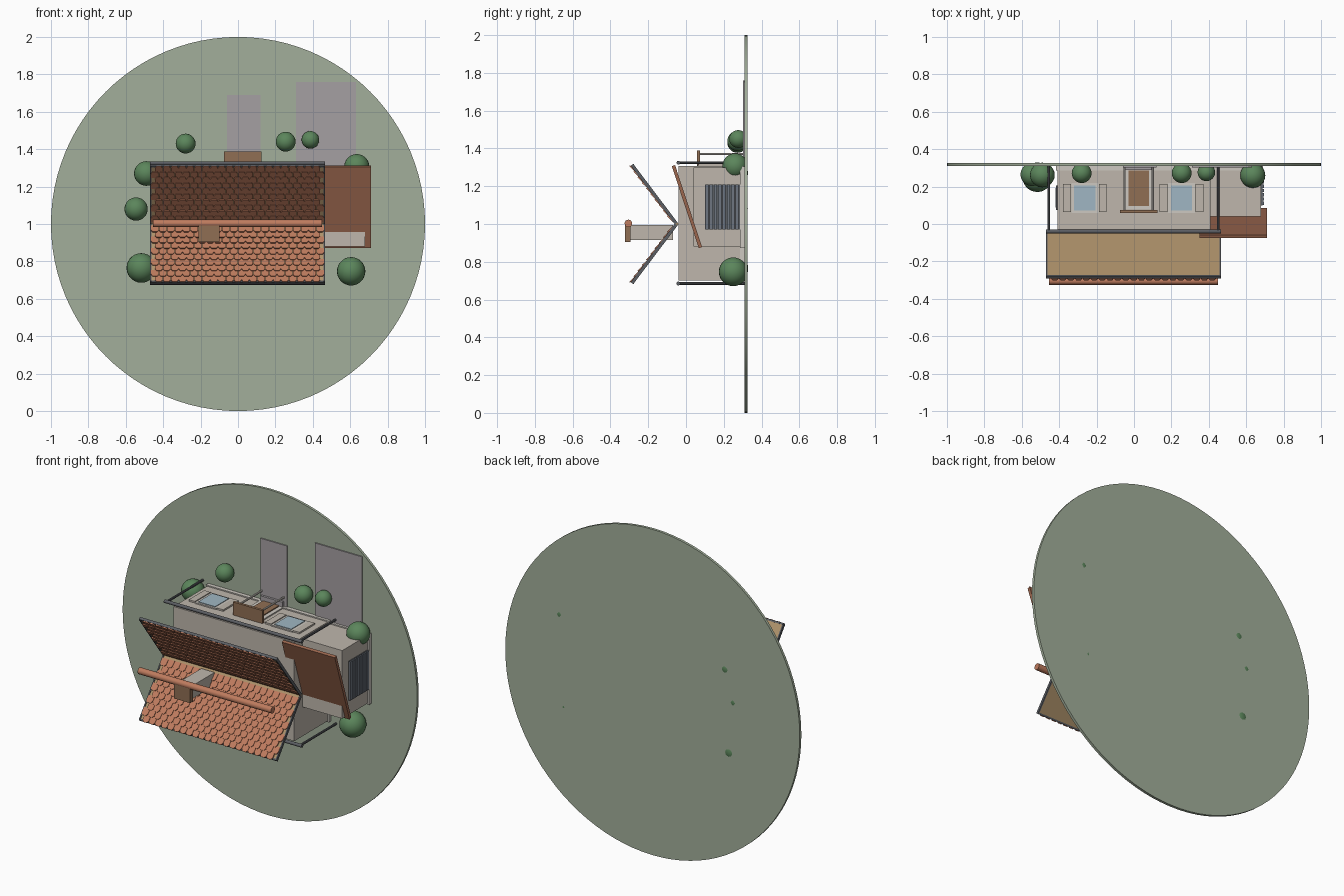
import bpy, bmesh, math
from mathutils import Vector

if "Cube" in bpy.data.objects:
    bpy.data.objects.remove(bpy.data.objects["Cube"])

# The house lies on its back: its "up" is -y and its front faces +z
def mat(name, r, g, b):
    m = bpy.data.materials.new(name)
    m.diffuse_color = (r ** 2.2, g ** 2.2, b ** 2.2, 1)
    m.use_nodes = True
    m.node_tree.nodes["Principled BSDF"].inputs["Base Color"].default_value = m.diffuse_color
    return m

WALL = mat("plaster", .74, .71, .67)
TRIM = mat("trim", .80, .78, .75)
TILE = mat("clay", .74, .48, .37)
WOOD = mat("wood", .56, .43, .33)
TAN = mat("roof_underside", .68, .57, .42)
BRICK = mat("brick_brown", .60, .40, .31)
DARK = mat("gutter_grey", .36, .37, .39)
SLAT = mat("door_slat", .43, .46, .50)
GLASS = mat("glass", .62, .71, .76)
GRASS = mat("grass", .63, .68, .60)
PATH = mat("paving", .64, .62, .63)
LEAF = mat("leaf", .36, .52, .36)

def finish(bm, name, m):
    bmesh.ops.recalc_face_normals(bm, faces=bm.faces[:])
    me = bpy.data.meshes.new(name)
    bm.to_mesh(me)
    bm.free()
    me.materials.append(m)
    ob = bpy.data.objects.new(name, me)
    bpy.context.collection.objects.link(ob)
    return ob

def box(name, x, y, z, m):
    bm = bmesh.new()
    bmesh.ops.create_cube(bm, size=1)
    for v in bm.verts:
        v.co = [(a[0] + a[1]) / 2 + c * (a[1] - a[0]) for a, c in zip((x, y, z), v.co)]
    return finish(bm, name, m)

def rod(name, a, b, r, m, n=16):
    a, b = Vector(a), Vector(b)
    bpy.ops.mesh.primitive_cylinder_add(vertices=n, radius=r, depth=(b - a).length, location=(a + b) / 2)
    ob = bpy.context.object
    ob.rotation_euler = (b - a).to_track_quat('Z', 'Y').to_euler()
    ob.name = name
    ob.data.materials.append(m)
    bpy.ops.object.shade_smooth_by_angle()
    return ob

def prism(bm, base, top):
    a = [bm.verts.new(p) for p in base]
    b = [bm.verts.new(p) for p in top]
    n = len(a)
    bm.faces.new(a)
    bm.faces.new(b[::-1])
    for i in range(n):
        bm.faces.new((a[i], a[(i + 1) % n], b[(i + 1) % n], b[i]))

# ground disc and paving
rod("ground_disc", (0, .309, 1), (0, .325, 1), 1, GRASS, 96)
box("front_path", (-.06, .12), (.302, .31), (1.31, 1.69), PATH)
box("driveway", (.31, .63), (.302, .31), (1.29, 1.76), PATH)

# house and garage bodies
box("house_walls", (-.41, .41), (-.04, .31), (.70, 1.308), WALL)
box("house_plinth", (-.417, .417), (.285, .31), (.693, 1.315), TRIM)
box("garage_walls", (.40, .68), (.04, .31), (.88, 1.298), WALL)
box("garage_plinth", (.40, .69), (.287, .31), (.873, 1.305), TRIM)

# garage door with horizontal slats
box("garage_door", (.675, .686), (.10, .285), (.97, 1.21), DARK)
for i in range(8):
    y = .102 + i * .0228
    box("garage_slat", (.68, .694), (y, y + .017), (.972, 1.208), SLAT)

# sloped garage roof
bm = bmesh.new()
prof = [(-.075, 1.306), (-.058, 1.312), (.085, .878), (.068, .872)]
prism(bm, [(.35, y, z) for y, z in prof], [(.71, y, z) for y, z in prof])
finish(bm, "garage_roof", BRICK)

# front windows: frame, glass and shutters
for cx in (-.263, .254):
    box("window_frame", (cx - .072, cx + .072), (.06, .218), (1.30, 1.315), TRIM)
    box("window_glass", (cx - .057, cx + .057), (.072, .206), (1.30, 1.319), GLASS)
    for s in (-1, 1):
        e = sorted((cx + s * .075, cx + s * .117))
        box("shutter", e, (.065, .215), (1.30, 1.318), WALL)

# window on the left side
box("side_window_frame", (-.418, -.40), (.075, .205), (.93, 1.08), DARK)
box("side_window_glass", (-.421, -.40), (.087, .193), (.942, 1.068), GLASS)

# door, canopy and posts
box("door_frame", (-.055, .105), (.08, .30), (1.30, 1.315), TRIM)
box("front_door", (-.03, .08), (.095, .285), (1.30, 1.321), WOOD)
box("canopy", (-.075, .125), (.058, .074), (1.305, 1.388), WOOD)
for x in (-.05, .10):
    rod("canopy_post", (x, .07, 1.37), (x, .31, 1.37), .006, TRIM, 10)
box("doorstep", (-.05, .10), (.288, .31), (1.305, 1.345), PATH)

# gutters and downpipes
for z in (.685, 1.325):
    rod("gutter", (-.47, -.04, z), (.465, -.04, z), .01, DARK)
    for x in (-.455, .45):
        rod("downpipe", (x, -.04, z), (x, .31, z), .007, DARK, 10)

# roof panels forming a V, with rounded tiles on the inside
D = (-.603, .798)
def on_panel(s, x, t, h):
    return (x, -.04 + D[0] * t - D[1] * h, 1 + s * (D[1] * t + D[0] * h))

for s, side in ((1, "front"), (-1, "rear")):
    def slab(name, x0, x1, t0, t1, h0, h1, m):
        b = bmesh.new()
        q = [(x0, t0), (x1, t0), (x1, t1), (x0, t1)]
        prism(b, [on_panel(s, x, t, h0) for x, t in q], [on_panel(s, x, t, h1) for x, t in q])
        finish(b, name, m)
    slab(side + "_roof_panel", -.467, .462, .0, .393, 0, .012, TAN)
    slab(side + "_fascia", -.47, .465, .388, .398, -.002, .014, DARK)
    for x in (-.47, .457):
        slab(side + "_verge", x, x + .008, .01, .395, -.001, .016, DARK)
    bm = bmesh.new()
    rows, cols = 10, 22
    w, l = .926 / cols, .037
    for r in range(rows):
        for c in range(cols - r % 2):
            x = -.465 + (c + .5 + .5 * (r % 2)) * w
            t = .024 + r * l
            k = w * .48
            out = [(-k, 0), (k, 0), (k, .032), (k * .6, .045), (-k * .6, .045), (-k, .032)]
            def ring(dh):
                return [on_panel(s, x + a, t + b, .010 + .14 * b + dh) for a, b in out]
            prism(bm, ring(0), ring(.007))
    finish(bm, side + "_roof_tiles", TILE)

# ridge cap, floating in front of the panels
rod("ridge_cap", (-.455, -.305, 1.003), (.45, -.305, 1.003), .02, TILE, 16)

# chimney
box("chimney", (-.20, -.11), (-.31, -.07), (.915, .995), WALL)
box("chimney_cap", (-.21, -.10), (-.322, -.295), (.905, 1.003), WOOD)

# bushes: x, y, z, radius
for x, y, z, r in [(-.28, .272, 1.43, .053), (.255, .272, 1.44, .053), (.387, .276, 1.45, .047),
                   (-.49, .262, 1.27, .066), (-.545, .265, 1.08, .062), (-.517, .25, .765, .079),
                   (.605, .25, .747, .076), (.635, .26, 1.307, .067)]:
    bpy.ops.mesh.primitive_uv_sphere_add(segments=24, ring_count=14, radius=r, location=(x, y, z))
    ob = bpy.context.object
    ob.name = "bush"
    ob.data.materials.append(LEAF)
    bpy.ops.object.shade_smooth()
